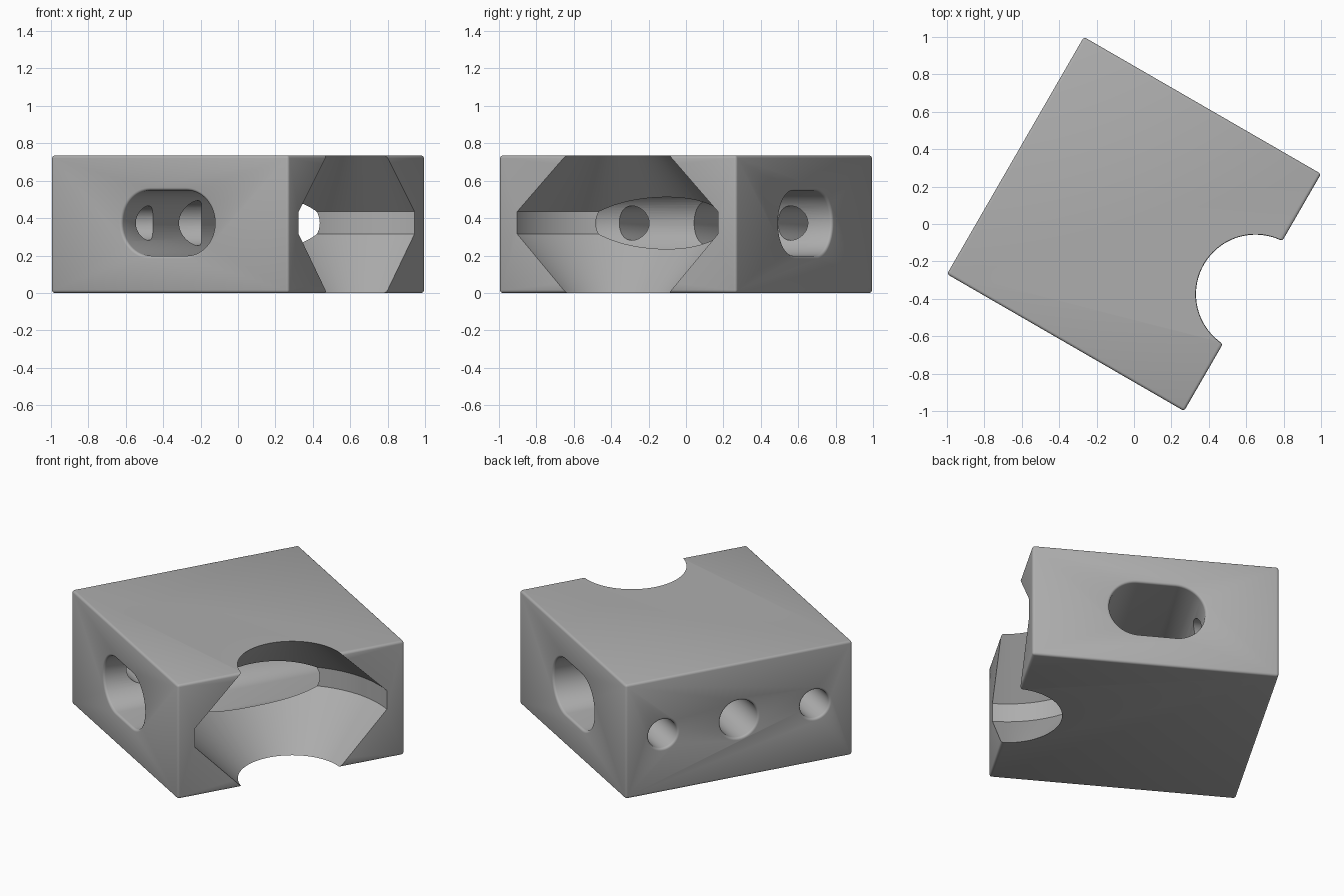
import bpy, bmesh, math
from mathutils import Matrix, Vector

if "Cube" in bpy.data.objects:
    bpy.data.objects.remove(bpy.data.objects["Cube"], do_unlink=True)

HALF, HEIGHT = 0.732, 0.735
MID = HEIGHT / 2 + 0.006
EDGE = 0.015

grey = bpy.data.materials.new("plain grey")
grey.use_nodes = True
grey.diffuse_color = (0.42, 0.42, 0.42, 1)
grey.node_tree.nodes["Principled BSDF"].inputs["Base Color"].default_value = grey.diffuse_color


def make_object(name, bm):
    bmesh.ops.recalc_face_normals(bm, faces=bm.faces)
    mesh = bpy.data.meshes.new(name)
    bm.to_mesh(mesh)
    bm.free()
    obj = bpy.data.objects.new(name, mesh)
    mesh.materials.append(grey)
    bpy.context.collection.objects.link(obj)
    return obj


def loft(name, profile, straight=0.0, segments=48, matrix=Matrix()):
    """Stack of round or stadium rings; profile holds (height, radius)."""
    bm = bmesh.new()
    rings = []
    for height, radius in profile:
        ring = []
        for side in (1, -1):
            steps = segments // 2
            for i in range(steps + (straight > 0)):
                a = math.pi * i / steps - side * math.pi / 2
                ring.append(bm.verts.new((side * straight + radius * math.cos(a),
                                          radius * math.sin(a), height)))
        rings.append(ring)
    for low, high in zip(rings, rings[1:]):
        for i in range(len(low)):
            j = (i + 1) % len(low)
            bm.faces.new((low[i], low[j], high[j], high[i]))
    bm.faces.new(rings[0])
    bm.faces.new(rings[-1])
    bm.transform(matrix)
    return make_object(name, bm)


def rounded_mouth(radius):
    """Profile from outside the face inwards, with a rounded rim."""
    rim = [(-HALF - 0.05, radius + EDGE)]
    for i in range(5):
        a = math.pi / 2 * i / 4
        rim.append((-HALF + EDGE * (1 - math.cos(a)), radius + EDGE * (1 - math.sin(a))))
    return rim


def axes(x, y, z, origin):
    m = Matrix((x, y, z)).transposed().to_4x4()
    m.translation = Vector(origin)
    return m


# Square block with softened edges
bm = bmesh.new()
bmesh.ops.create_cube(bm, size=1)
bm.transform(Matrix.Translation((0, 0, HEIGHT / 2)) @ Matrix.Diagonal((2 * HALF, 2 * HALF, HEIGHT, 1)))
bmesh.ops.bevel(bm, geom=bm.edges[:], offset=EDGE, segments=3, profile=0.5, affect='EDGES')
block = make_object("clamp_block", bm)

# Double-cone recess in one side
cutters = [loft("recess_cutter", [(-0.05, 0.27), (0.315, 0.62), (0.435, 0.62), (0.785, 0.27)],
                segments=128, matrix=Matrix.Translation((0.75, 0, 0)))]

# Long slot right through, rounded at both mouths
mouth = rounded_mouth(0.175)
cutters.append(loft("slot_cutter", mouth + [(-h, r) for h, r in reversed(mouth)], straight=0.11,
                    segments=64, matrix=axes((1, 0, 0), (0, 0, -1), (0, 1, 0), (-0.01, 0, MID))))

# Row of three round holes running into the slot
for label, y, radius in (("right", -0.49, 0.092), ("middle", 0, 0.12), ("left", 0.49, 0.092)):
    cutters.append(loft(label + "_hole_cutter", rounded_mouth(radius) + [(0, radius)],
                        matrix=axes((0, 1, 0), (0, 0, 1), (1, 0, 0), (0, y, MID))))

for cutter in cutters:
    cutter.hide_render = True
    mod = block.modifiers.new(cutter.name, 'BOOLEAN')
    mod.operation = 'DIFFERENCE'
    mod.solver = 'EXACT'
    mod.object = cutter

# Apply the cuts and turn the block
bpy.context.view_layer.update()
cut = bpy.data.meshes.new_from_object(block.evaluated_get(bpy.context.evaluated_depsgraph_get()))
block.modifiers.clear()
block.data = cut
for cutter in cutters:
    bpy.data.objects.remove(cutter, do_unlink=True)
block.rotation_euler.z = -math.pi / 6

bpy.ops.object.select_all(action='DESELECT')
block.select_set(True)
bpy.context.view_layer.objects.active = block
bpy.ops.object.shade_smooth_by_angle(angle=math.radians(32))
